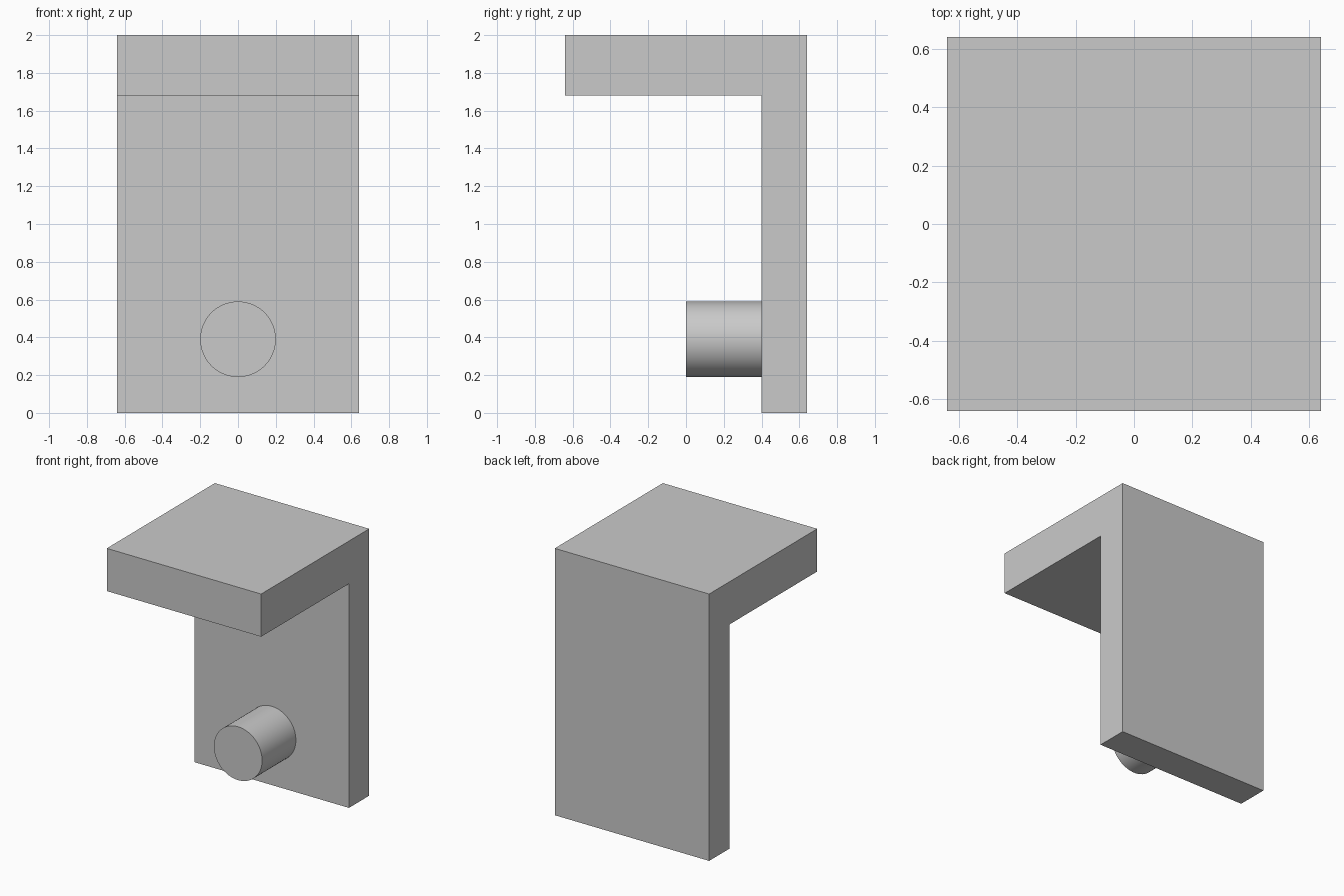
import bpy
import bmesh
from math import radians
from mathutils import Matrix

cube = bpy.data.objects.get("Cube")
if cube:
    bpy.data.objects.remove(cube, do_unlink=True)

grey = bpy.data.materials.new("light_grey")
grey.use_nodes = True
colour = (0.59, 0.59, 0.59, 1)
grey.diffuse_color = colour
grey.node_tree.nodes["Principled BSDF"].inputs["Base Color"].default_value = colour


def add_object(name, bm):
    bmesh.ops.recalc_face_normals(bm, faces=bm.faces)
    mesh = bpy.data.meshes.new(name)
    bm.to_mesh(mesh)
    bm.free()
    mesh.materials.append(grey)
    obj = bpy.data.objects.new(name, mesh)
    bpy.context.collection.objects.link(obj)
    return obj


# L-shaped bracket: side profile (y, z) extruded across x
half = 0.64
wall_front = 0.4
shelf_bottom = 1.68
profile = [(half, 0), (half, 2), (-half, 2), (-half, shelf_bottom),
           (wall_front, shelf_bottom), (wall_front, 0)]
bm = bmesh.new()
side = bm.faces.new([bm.verts.new((-half, y, z)) for y, z in profile])
extruded = bmesh.ops.extrude_face_region(bm, geom=[side])["geom"]
moved = [v for v in extruded if isinstance(v, bmesh.types.BMVert)]
bmesh.ops.translate(bm, verts=moved, vec=(2 * half, 0, 0))
add_object("bracket", bm)

# Round peg standing out from the front of the wall
peg_length = 0.4
bm = bmesh.new()
bmesh.ops.create_cone(
    bm, cap_ends=True, segments=64, radius1=0.2, radius2=0.2, depth=peg_length,
    matrix=Matrix.Translation((0, wall_front - peg_length / 2, 0.39))
    @ Matrix.Rotation(radians(90), 4, "X"))
peg = add_object("peg", bm)
bpy.ops.object.select_all(action="DESELECT")
peg.select_set(True)
bpy.context.view_layer.objects.active = peg
bpy.ops.object.shade_smooth_by_angle(angle=radians(30))
